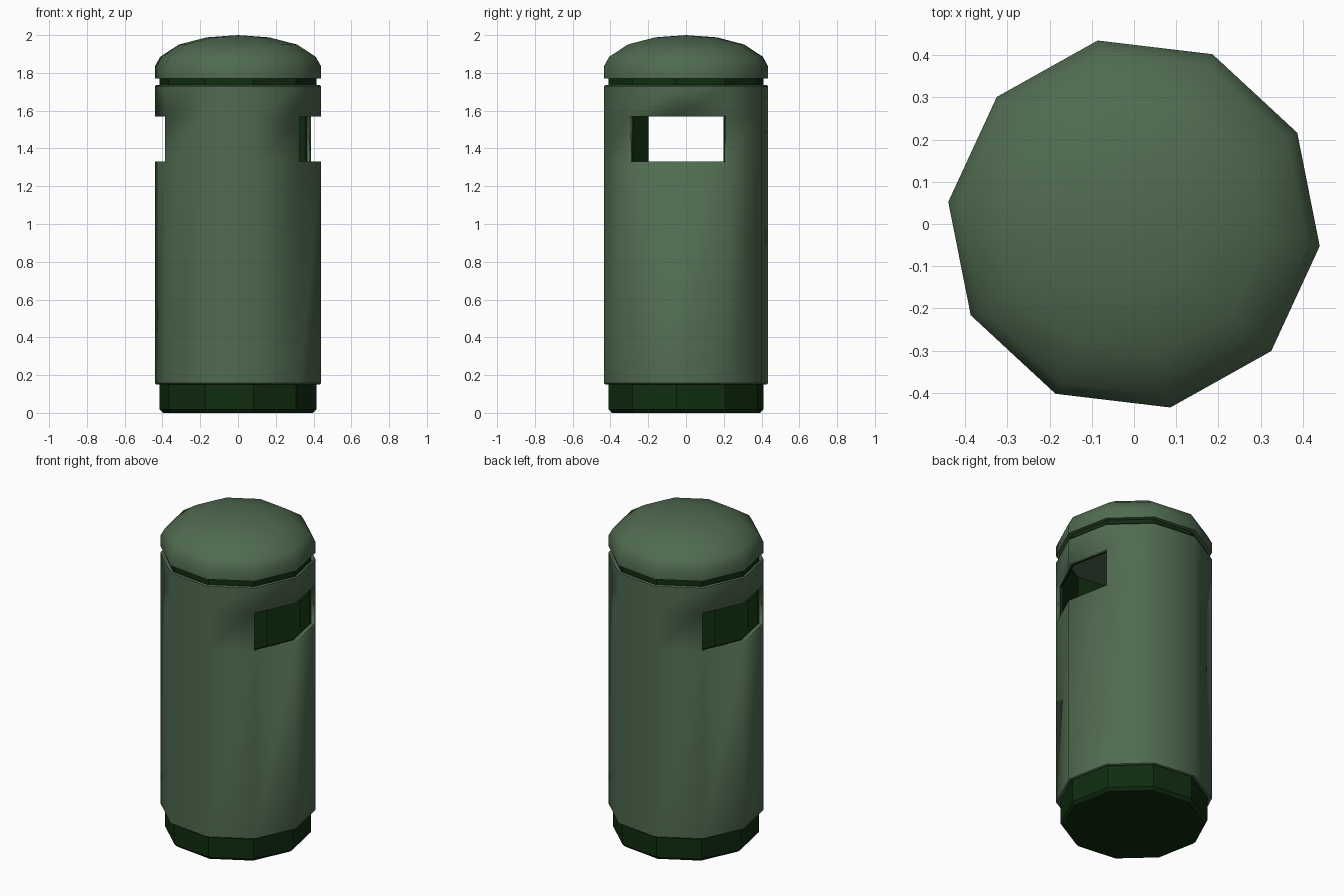
import bpy, bmesh, math

if "Cube" in bpy.data.objects:
    bpy.data.objects.remove(bpy.data.objects["Cube"])

SIDES = 10
TURN = math.radians(-6.8)
SLOT_Z = (1.33, 1.57)
SLOT_SIDES = (0, 5, 4, 9)   # two neighbouring panels on each side


def material(name, rgb):
    m = bpy.data.materials.new(name)
    m.diffuse_color = (*rgb, 1)
    m.use_nodes = True
    m.node_tree.nodes["Principled BSDF"].inputs["Base Color"].default_value = m.diffuse_color
    return m


green = material("green_paint", (0.08, 0.145, 0.08))
dark = material("dark_green", (0.005, 0.026, 0.005))


def lathe(name, profile, mat, slots=False, thickness=0, smooth=None):
    """Turn an (r, z) profile, listed bottom to top, into a ten-sided shell."""
    bm = bmesh.new()
    rings = []
    for r, z in profile:
        if r == 0:
            rings.append([bm.verts.new((0, 0, z))] * SIDES)
        else:
            angles = [TURN + math.tau * i / SIDES for i in range(SIDES)]
            rings.append([bm.verts.new((r * math.cos(a), r * math.sin(a), z)) for a in angles])
    for k, (low, high) in enumerate(zip(rings, rings[1:])):
        is_slot_row = slots and abs(profile[k][1] - SLOT_Z[0]) < 1e-4
        for i in range(SIDES):
            if is_slot_row and i in SLOT_SIDES:
                continue
            j = (i + 1) % SIDES
            corners = list(dict.fromkeys((low[i], low[j], high[j], high[i])))
            bm.faces.new(corners)
    mesh = bpy.data.meshes.new(name)
    bm.to_mesh(mesh)
    bm.free()
    obj = bpy.data.objects.new(name, mesh)
    bpy.context.collection.objects.link(obj)
    mesh.materials.append(mat)
    if thickness:
        mod = obj.modifiers.new("wall", 'SOLIDIFY')
        mod.thickness = thickness
        mod.offset = -1
        mod.use_even_offset = True
    if smooth:
        bpy.ops.object.select_all(action='DESELECT')
        obj.select_set(True)
        bpy.context.view_layer.objects.active = obj
        bpy.ops.object.shade_smooth_by_angle(angle=math.radians(smooth))
    return obj


# Outer casing with the two openings
lathe("casing",
      [(0.436, 0.15), (0.443, 0.157), (0.443, SLOT_Z[0]), (0.443, SLOT_Z[1]),
       (0.443, 1.728), (0.436, 1.735)],
      green, slots=True, thickness=0.022, smooth=42)

# Dark inner liner: plinth at the bottom, shadow gap under the lid
lathe("liner_and_base",
      [(0, 0), (0.40, 0), (0.418, 0.018), (0.418, SLOT_Z[0]), (0.418, SLOT_Z[1]), (0.418, 1.775)],
      dark, slots=True, thickness=0.01)

# Domed lid with a flat underside
lathe("lid",
      [(0, 1.77), (0.443, 1.77), (0.443, 1.835), (0.415, 1.885), (0.315, 1.95),
       (0.167, 1.988), (0, 2.0)],
      green, smooth=42)
